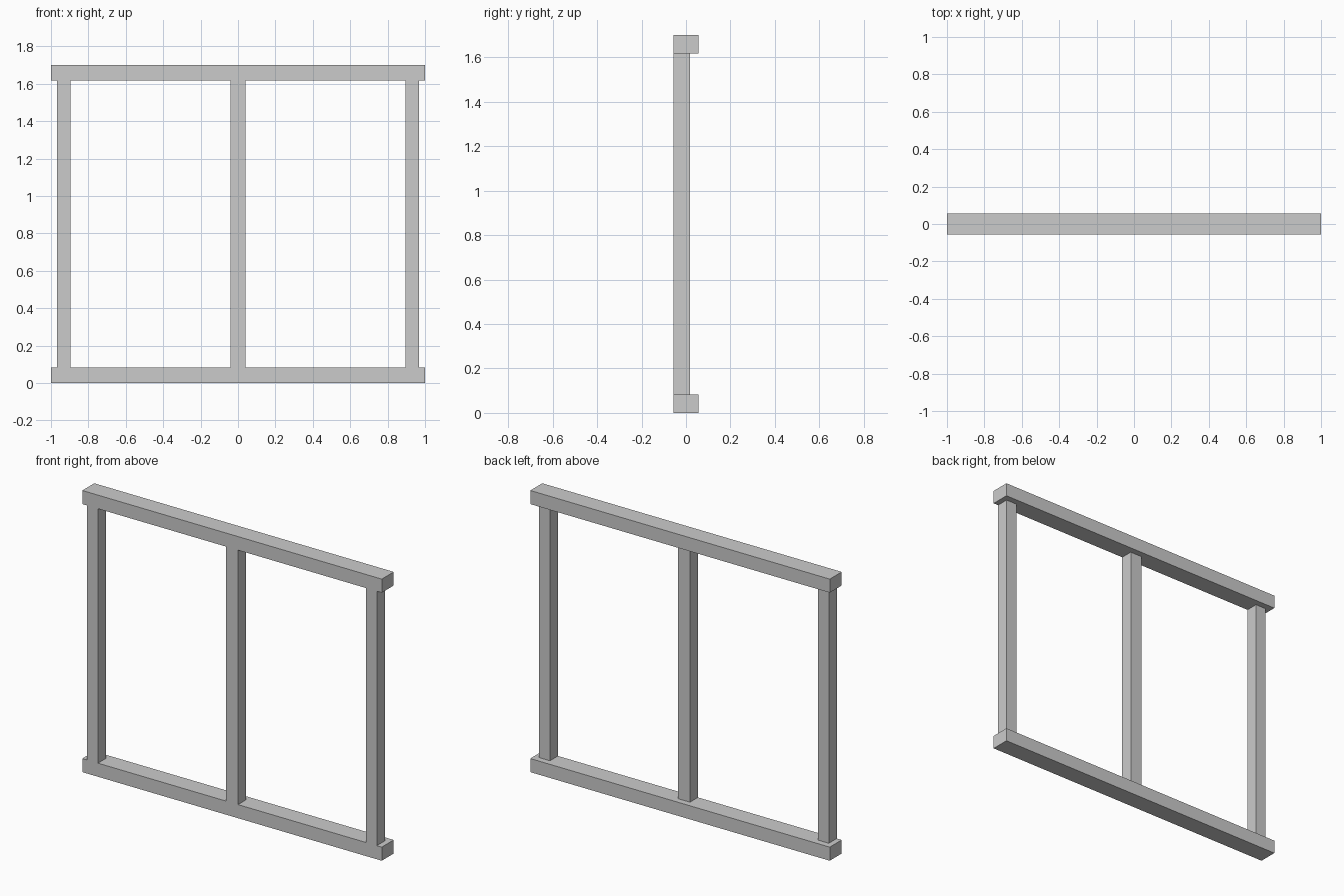
import bpy

if "Cube" in bpy.data.objects:
    bpy.data.objects.remove(bpy.data.objects["Cube"])

HEIGHT = 1.70
RAIL = 0.082             # rail thickness in z
FRONT, BACK = -0.057, 0.057
POST_BACK = 0.019        # posts are flush in front, set in at the back


def box(name, lo, hi):
    """Axis-aligned box between two corners."""
    bpy.ops.mesh.primitive_cube_add(size=1)
    ob = bpy.context.object
    ob.name = name
    for v in ob.data.vertices:
        v.co = [lo[i] if v.co[i] < 0 else hi[i] for i in range(3)]
    return ob


# Bottom and top rails
frame = box("frame", (-1, FRONT, 0), (1, BACK, RAIL))
parts = [box("top_rail", (-1, FRONT, HEIGHT - RAIL), (1, BACK, HEIGHT))]

# Two slim side posts and a wider centre post, running into the rails
for name, x, width in (("left_post", -0.931, 0.072),
                       ("centre_post", 0.0, 0.08),
                       ("right_post", 0.931, 0.072)):
    parts.append(box(name, (x - width / 2, FRONT, RAIL / 2),
                     (x + width / 2, POST_BACK, HEIGHT - RAIL / 2)))

# Weld everything into one continuous frame: posts first, top rail last
for part in parts[1:] + parts[:1]:
    mod = frame.modifiers.new(part.name, 'BOOLEAN')
    mod.operation = 'UNION'
    mod.solver = 'EXACT'
    mod.object = part

bpy.context.view_layer.objects.active = frame
for mod in list(frame.modifiers):
    bpy.ops.object.modifier_apply(modifier=mod.name)
for part in parts:
    bpy.data.objects.remove(part)
